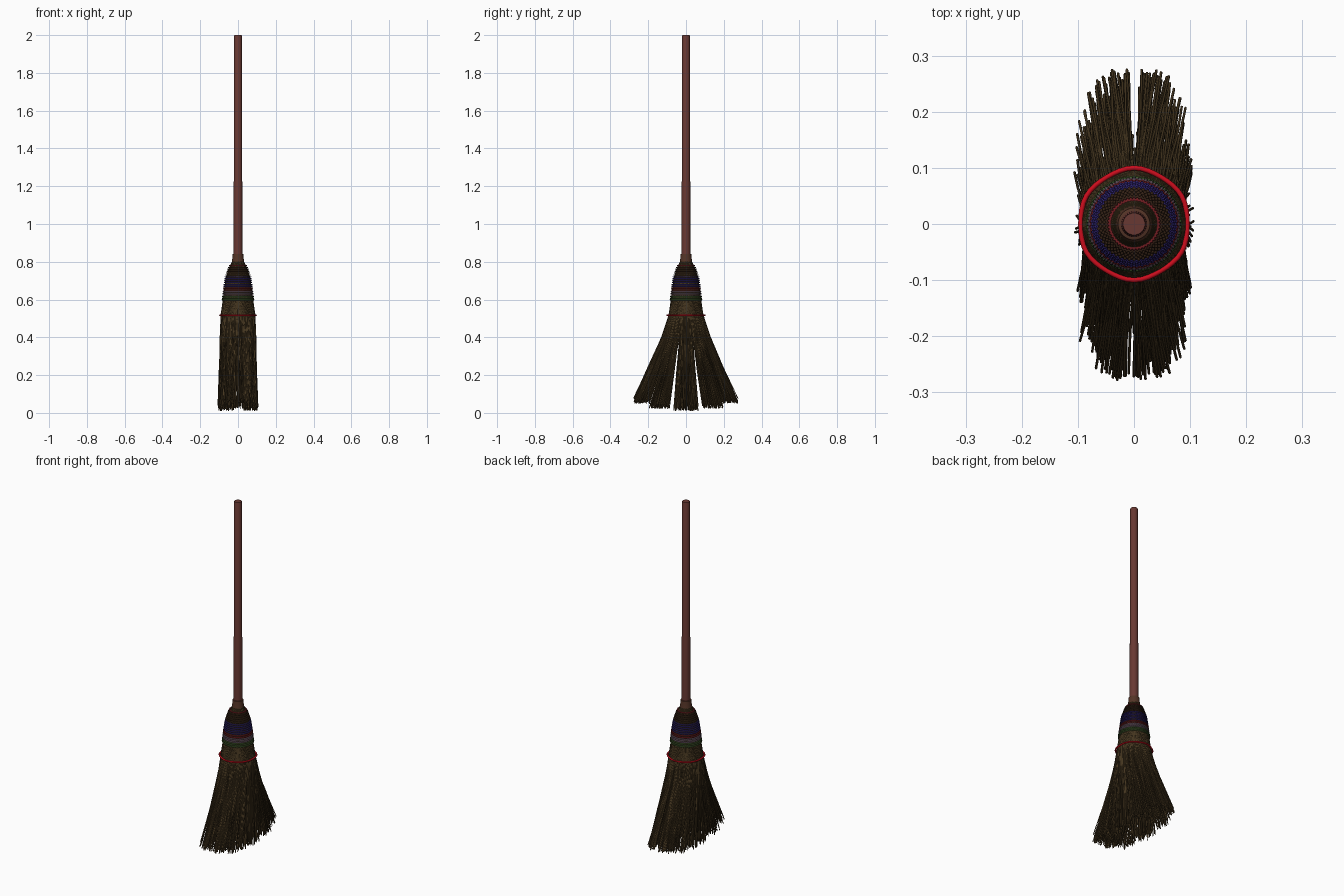
import bpy, math, random

if "Cube" in bpy.data.objects:
    bpy.data.objects.remove(bpy.data.objects["Cube"])
random.seed(7)
TAU = 2 * math.pi


def material(name, rgb):
    m = bpy.data.materials.new(name)
    m.diffuse_color = (*rgb, 1)
    m.use_nodes = True
    m.node_tree.nodes["Principled BSDF"].inputs["Base Color"].default_value = m.diffuse_color
    return m


WOOD = material("wood", (0.14, 0.04, 0.032))
COLLAR = material("collar", (0.09, 0.035, 0.02))
STRAW = material("straw", (0.06, 0.037, 0.014))
RED = material("red", (0.6, 0.004, 0.012))
DARK_RED = material("dark_red", (0.16, 0.012, 0.015))
BLUE = material("blue", (0.025, 0.015, 0.14))
LILAC = material("lilac", (0.17, 0.11, 0.15))
GREEN = material("green", (0.05, 0.10, 0.025))
DARK = material("dark_thread", (0.035, 0.016, 0.008))


def lathe(name, profile, mat, sides=32):
    verts, faces = [], []
    for r, z in profile:
        verts += [(r * math.cos(TAU * i / sides), r * math.sin(TAU * i / sides), z)
                  for i in range(sides)]
    for k in range(len(profile) - 1):
        for i in range(sides):
            j = (i + 1) % sides
            a, b = k * sides, (k + 1) * sides
            faces.append((a + i, a + j, b + j, b + i))
    faces.append(tuple(reversed(range(sides))))
    faces.append(tuple(range(len(verts) - sides, len(verts))))
    me = bpy.data.meshes.new(name)
    me.from_pydata(verts, [], faces)
    me.materials.append(mat)
    ob = bpy.data.objects.new(name, me)
    bpy.context.collection.objects.link(ob)
    bpy.context.view_layer.objects.active = ob
    ob.select_set(True)
    bpy.ops.object.shade_smooth_by_angle(angle=math.radians(35))
    ob.select_set(False)
    return ob


def tubes(name, paths, radius, mat, closed=False, res=1):
    # sweeps a round section along each path, then bakes to a mesh
    cu = bpy.data.curves.new(name, 'CURVE')
    cu.dimensions = '3D'
    cu.bevel_depth = radius
    cu.bevel_resolution = res
    cu.use_fill_caps = not closed
    for path in paths:
        sp = cu.splines.new('POLY')
        sp.points.add(len(path) - 1)
        for p, co in zip(sp.points, path):
            p.co = (*co, 1)
        sp.use_cyclic_u = closed
    tmp = bpy.data.objects.new(name + "_path", cu)
    bpy.context.collection.objects.link(tmp)
    bpy.context.view_layer.update()
    dg = bpy.context.evaluated_depsgraph_get()
    me = bpy.data.meshes.new_from_object(tmp.evaluated_get(dg))
    bpy.data.objects.remove(tmp)
    me.materials.clear()
    me.materials.append(mat)
    ob = bpy.data.objects.new(name, me)
    bpy.context.collection.objects.link(ob)
    return ob


# Outer radius of the straw bundle by height
PROFILE = [(0.80, 0.030), (0.77, 0.045), (0.72, 0.062), (0.66, 0.071),
           (0.60, 0.078), (0.52, 0.090)]


def bundle_radius(z):
    for (z1, r1), (z0, r0) in zip(PROFILE, PROFILE[1:]):
        if z >= z0:
            return r0 + (r1 - r0) * (z - z0) / (z1 - z0)
    return PROFILE[-1][1]


# Handle and collar
lathe("handle", [(0.023, 0.70), (0.0235, 0.84), (0.0205, 1.997), (0.0195, 2.0)], WOOD)
lathe("collar", [(0.036, 0.775), (0.033, 0.79), (0.030, 0.82), (0.0285, 0.84),
                 (0.024, 0.842)], COLLAR)

# Straw: splits into five clumps that fan out along y (limit, centre, half width, end height)
CLUMPS = [(-0.68, -0.232, 0.040, 0.050), (-0.28, -0.140, 0.052, 0.022),
          (0.28, 0.0, 0.062, 0.010), (0.68, 0.140, 0.052, 0.022),
          (1.01, 0.232, 0.040, 0.050)]
straws = []
N = 760
for i in range(N):
    a = i * 2.399963
    f = 1.0 if i % 2 else math.sqrt(random.uniform(0.2, 1))
    u, v = f * math.cos(a), f * math.sin(a)
    low = -1.0
    for high, centre, half, zend in CLUMPS:
        if v <= high:
            break
        low = high
    t = 2 * (v - low) / (high - low) - 1
    y_end = centre + half * t + random.uniform(-0.006, 0.006)
    x_end = 0.088 * u + 0.03 * v * math.copysign(1, u * v) * (abs(v) > 0.28) * random.random()
    x_end += random.uniform(-0.018, 0.018)
    z_end = zend + random.uniform(0, 0.028)
    pts = [(u * r, v * r, z) for z, r in PROFILE]
    x0, y0, z0 = pts[-1]
    for s, bend in ((0.25, 0.19), (0.62, 0.58), (1.0, 1.0)):
        w = 0.003 * (s < 1)
        pts.append((x0 + (x_end - x0) * bend + random.uniform(-w, w),
                    y0 + (y_end - y0) * bend + random.uniform(-w, w),
                    z0 + (z_end - z0) * s))
    straws.append(pts)
tubes("straw_bristles", straws, 0.0024, STRAW)


# Thread bands: stacked wavy rings woven over the straw
def thread_ring(z, phase):
    n = 96
    return [((bundle_radius(z) + 0.003 + 0.0018 * math.cos(math.pi * (i + phase))) * math.cos(TAU * i / n),
             (bundle_radius(z) + 0.003 + 0.0018 * math.cos(math.pi * (i + phase))) * math.sin(TAU * i / n),
             z) for i in range(n)]


def band(name, z_top, z_bottom, mat):
    count = max(1, round((z_top - z_bottom) / 0.010))
    rings = [thread_ring(z_top - (k + 0.5) * (z_top - z_bottom) / count, k % 2)
             for k in range(count)]
    tubes(name, rings, 0.0038, mat, closed=True)


band("red_top_thread", 0.785, 0.775, DARK_RED)
band("dark_thread_band", 0.775, 0.725, DARK)
band("blue_thread_band", 0.725, 0.665, BLUE)
band("red_thread_band", 0.665, 0.645, DARK_RED)
band("lilac_thread_band", 0.645, 0.620, LILAC)
band("green_thread_band", 0.620, 0.595, GREEN)

# Loose red hoop around the straw
hoop = []
for i in range(48):
    a = TAU * i / 48
    r = 0.0965 + 0.0015 * math.cos(6 * a + math.pi)
    hoop.append((r * math.cos(a), r * math.sin(a) * 1.02, 0.517))
tubes("red_hoop", hoop and [hoop], 0.0045, RED, closed=True, res=2)
